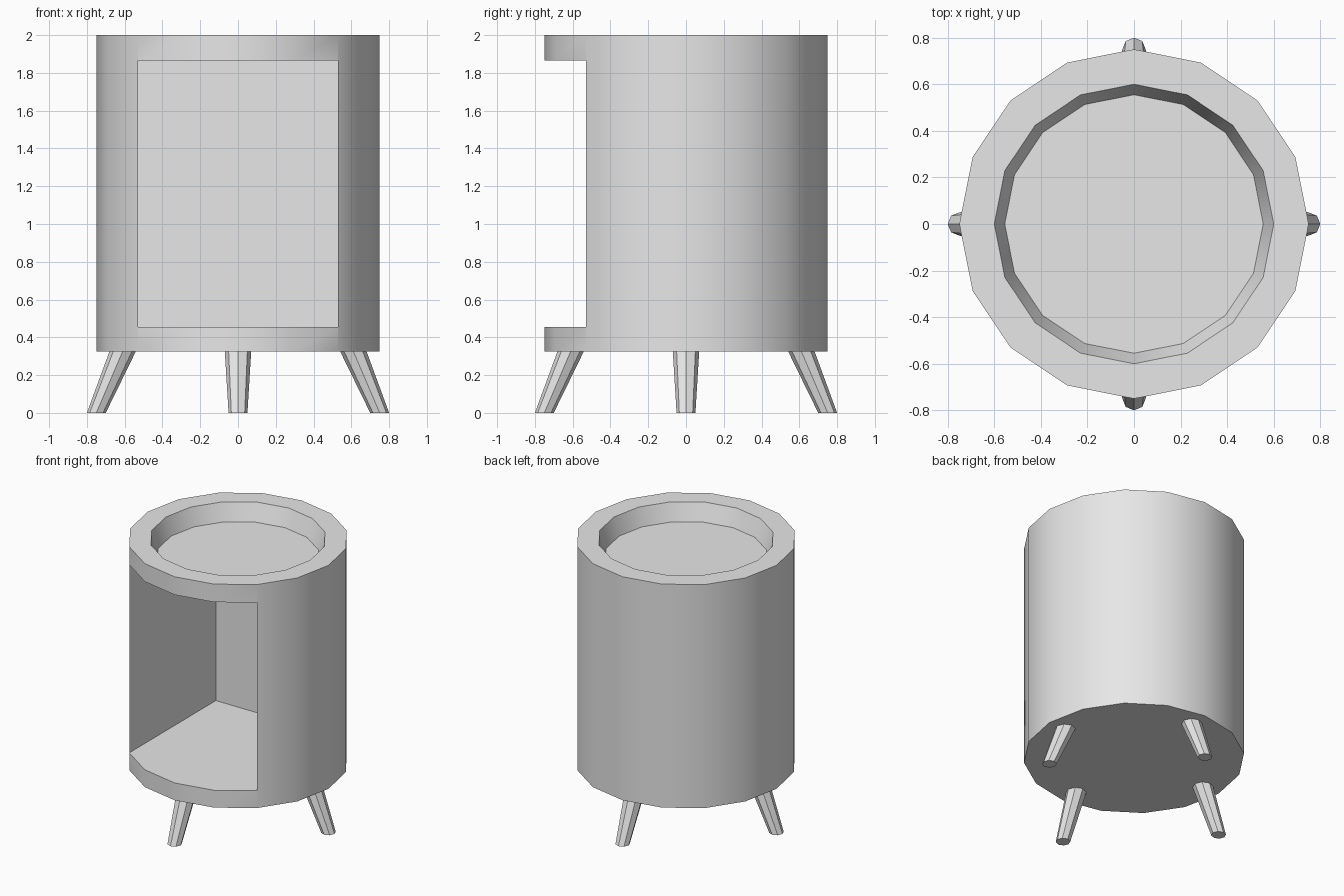
import bpy
import bmesh
from math import radians
from mathutils import Matrix, Vector

cube = bpy.data.objects.get("Cube")
if cube:
    bpy.data.objects.remove(cube, do_unlink=True)

SIDES = 16
BASE_Z, TOP_Z = 0.325, 2.0

grey = bpy.data.materials.new("light_grey")
grey.use_nodes = True
grey.diffuse_color = (0.8, 0.8, 0.8, 1)
grey.node_tree.nodes["Principled BSDF"].inputs["Base Color"].default_value = (0.8, 0.8, 0.8, 1)


def make_object(name, bm):
    bmesh.ops.recalc_face_normals(bm, faces=bm.faces)
    mesh = bpy.data.meshes.new(name)
    bm.to_mesh(mesh)
    bm.free()
    mesh.materials.append(grey)
    obj = bpy.data.objects.new(name, mesh)
    bpy.context.collection.objects.link(obj)
    return obj


def frustum(name, sides, low, high, r_low, r_high):
    """Tapered prism between two level rings, sheared if the centres differ."""
    bm = bmesh.new()
    low, high = Vector(low), Vector(high)
    rings = []
    for centre, radius in ((low, r_low), (high, r_high)):
        rings.append([bm.verts.new(centre + Matrix.Rotation(radians(360 * i / sides), 3, 'Z')
                                   @ Vector((radius, 0, 0))) for i in range(sides)])
    bm.faces.new(rings[0])
    bm.faces.new(rings[1])
    for i in range(sides):
        j = (i + 1) % sides
        bm.faces.new((rings[0][i], rings[0][j], rings[1][j], rings[1][i]))
    return make_object(name, bm)


def box(name, low, high):
    bm = bmesh.new()
    bmesh.ops.create_cube(bm, size=1)
    low, high = Vector(low), Vector(high)
    for v in bm.verts:
        v.co = (low + high) / 2 + v.co * (high - low)
    return make_object(name, bm)


def cut(target, cutter):
    cutter.hide_render = True
    mod = target.modifiers.new("cut", 'BOOLEAN')
    mod.operation = 'DIFFERENCE'
    mod.solver = 'EXACT'
    mod.object = cutter
    bpy.context.view_layer.objects.active = target
    bpy.ops.object.modifier_apply(modifier=mod.name)
    bpy.data.objects.remove(cutter, do_unlink=True)


def smooth(obj):
    bpy.ops.object.select_all(action='DESELECT')
    obj.select_set(True)
    bpy.context.view_layer.objects.active = obj
    bpy.ops.object.shade_smooth_by_angle(angle=radians(30))


# Drum with the open front compartment and the sunken tray top
drum = frustum("cabinet_drum", SIDES, (0, 0, BASE_Z), (0, 0, TOP_Z), 0.75, 0.75)
cut(drum, box("compartment_cutter", (-0.53, -1, 0.455), (0.53, 0.495, 1.865)))
# the tray cutter runs above the rim along the same taper
cut(drum, frustum("tray_cutter", SIDES, (0, 0, 1.87), (0, 0, 2.13), 0.555, 0.645))
smooth(drum)

# Four splayed legs with level feet
for name, angle in (("front", -90), ("left", 0), ("back", 90), ("right", 180)):
    out = Matrix.Rotation(radians(angle), 3, 'Z') @ Vector((1, 0, 0))
    leg = frustum(name + "_leg", 8, out * 0.75, out * 0.61 + Vector((0, 0, BASE_Z + 0.002)), 0.05, 0.07)
    leg.data.update()
    smooth(leg)
